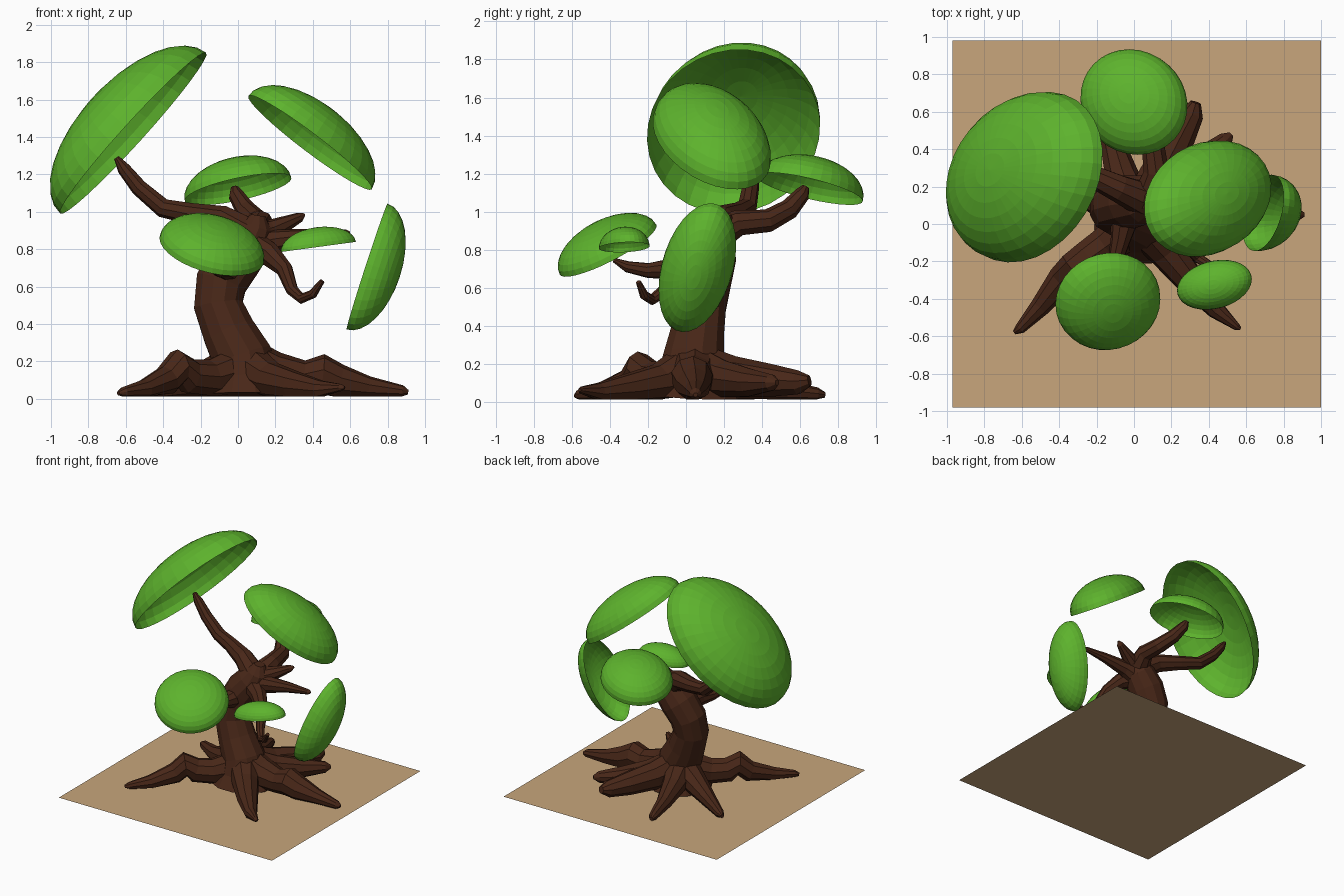
import bpy, bmesh, math
from mathutils import Vector


def material(name, rgb):
    m = bpy.data.materials.new(name)
    m.diffuse_color = (*rgb, 1)
    return m


BARK = material("bark", (0.065, 0.02, 0.009))
LEAF = material("leaf", (0.11, 0.45, 0.026))
SOIL = material("soil", (0.58, 0.38, 0.2))


def finish(bm, name, mat):
    mesh = bpy.data.meshes.new(name)
    bm.to_mesh(mesh)
    bm.free()
    mesh.materials.append(mat)
    ob = bpy.data.objects.new(name, mesh)
    bpy.context.collection.objects.link(ob)
    return ob


def limb(name, points, sides=9, floor=0.012):
    """Tapered faceted tube through (x, y, z, radius) points, flattened at the ground."""
    pts = [Vector(p[:3]) for p in points]
    bm = bmesh.new()
    rings, prev, side = [], None, None
    for i, p in enumerate(pts):
        d = (pts[min(i + 1, len(pts) - 1)] - pts[max(i - 1, 0)]).normalized()
        if prev is None:
            side = d.orthogonal().normalized()
        else:
            side = prev.rotation_difference(d) @ side
        prev = d
        other = d.cross(side)
        ring = []
        for k in range(sides):
            a = 2 * math.pi * k / sides
            v = p + points[i][3] * (math.cos(a) * side + math.sin(a) * other)
            v.z = max(v.z, floor)
            ring.append(bm.verts.new(v))
        rings.append(ring)
    for a, b in zip(rings, rings[1:]):
        for k in range(sides):
            n = (k + 1) % sides
            bm.faces.new((a[k], a[n], b[n], b[k]))
    bm.faces.new(rings[0][::-1])
    bm.faces.new(rings[-1])
    return finish(bm, name, BARK)


def canopy(name, centre, u, v, h, segs=32, rings=8):
    """Open half ellipsoid: rim half-axes u and v, apex vector h."""
    c, u, v, h = map(Vector, (centre, u, v, h))
    bm = bmesh.new()
    loops = []
    for j in range(rings):
        t = math.pi / 2 * j / rings
        loops.append([bm.verts.new(c + math.sin(t) * h + math.cos(t) * (
            math.cos(2 * math.pi * k / segs) * u + math.sin(2 * math.pi * k / segs) * v))
            for k in range(segs)])
    apex = bm.verts.new(c + h)
    for k in range(segs):
        n = (k + 1) % segs
        for a, b in zip(loops, loops[1:]):
            bm.faces.new((a[k], a[n], b[n], b[k]))
        bm.faces.new((loops[-1][k], loops[-1][n], apex))
    bmesh.ops.recalc_face_normals(bm, faces=bm.faces)
    bm.faces.ensure_lookup_table()
    if bm.faces[0].normal.dot(bm.faces[0].calc_center_median() - c) < 0:
        bmesh.ops.reverse_faces(bm, faces=bm.faces)
    return finish(bm, name, LEAF)


# Ground sheet
bm = bmesh.new()
bm.faces.new([bm.verts.new(p) for p in
              ((-.97, -.98, 0), (1, -.98, 0), (1, .98, 0), (-.97, .98, 0))])
finish(bm, "ground_sheet", SOIL)

# Trunk
limb("trunk", [(.03, .03, .012, .25), (.03, .04, .12, .2), (.02, .04, .23, .165),
               (-.05, .06, .36, .145), (-.105, .08, .5, .135), (-.09, .1, .62, .14),
               (-.02, .12, .74, .145), (.06, .13, .84, .13), (.1, .13, .92, .09),
               (.11, .13, .98, .04)], sides=12)

# Branches
limb("left_branch", [(.08, .12, .86, .1), (-.08, .19, .96, .075), (-.25, .27, .99, .058),
                     (-.4, .32, 1.02, .052), (-.53, .34, 1.13, .045), (-.61, .35, 1.23, .036),
                     (-.65, .35, 1.29, .015)])
limb("back_branch", [(.08, .13, .86, .1), (.12, .28, .94, .07), (.1, .43, .95, .062),
                     (.04, .54, 1.01, .055), (-.01, .61, 1.09, .042), (-.02, .63, 1.13, .02)])
limb("right_spike_high", [(.06, .12, .86, .09), (.18, .17, .9, .06), (.33, .22, .97, .027),
                          (.355, .23, .985, .008)])
limb("right_spike_low", [(.05, .12, .8, .1), (.2, .12, .84, .065), (.4, .11, .87, .04),
                         (.58, .1, .885, .02), (.6, .1, .885, .008)])
limb("curled_branch", [(.06, .1, .82, .09), (.17, .03, .77, .065), (.25, -.04, .69, .045),
                       (.29, -.12, .58, .033), (.34, -.18, .535, .028), (.4, -.22, .56, .025),
                       (.45, -.25, .63, .014)])
limb("front_branch", [(-.04, .08, .7, .09), (-.07, -.08, .7, .055), (-.1, -.2, .69, .04),
                      (-.13, -.31, .71, .03), (-.14, -.38, .745, .012)])

# Roots
limb("root_front_left", [(.02, .02, .16, .13), (-.15, -.11, .11, .1), (-.26, -.19, .12, .095),
                         (-.32, -.24, .17, .095), (-.38, -.29, .1, .08), (-.5, -.44, .05, .055),
                         (-.61, -.56, .035, .03), (-.64, -.58, .03, .012)])
limb("root_front_right", [(.04, .02, .18, .13), (.17, -.14, .1, .1), (.3, -.3, .07, .08),
                          (.44, -.46, .05, .05), (.55, -.55, .06, .02), (.57, -.56, .06, .008)])
limb("root_right", [(.06, .04, .18, .14), (.2, .04, .13, .12), (.36, .03, .11, .095),
                    (.45, .03, .13, .11), (.54, .04, .09, .095), (.7, .05, .06, .06),
                    (.88, .05, .04, .032), (.91, .05, .035, .012)])
limb("root_back_right", [(.05, .05, .17, .13), (.2, .2, .12, .1), (.36, .34, .1, .075),
                         (.49, .45, .1, .045), (.52, .48, .1, .015)])
limb("root_back", [(.04, .05, .18, .13), (.13, .25, .13, .11), (.23, .44, .11, .09),
                   (.31, .59, .1, .065), (.33, .65, .11, .03)])
limb("root_back_left", [(0, .06, .17, .13), (-.07, .27, .1, .09), (-.13, .48, .06, .06),
                        (-.18, .69, .04, .035), (-.19, .73, .035, .015)])
limb("root_left", [(0, .06, .17, .13), (-.2, .14, .1, .09), (-.38, .24, .06, .06),
                   (-.56, .355, .04, .035), (-.6, .38, .035, .015)])

# Leaf canopies
canopy("canopy_left", (-.56, .25, 1.42), (.39, .07, .43), (.041, .45, -.037), (-.215, .04, .185))
canopy("canopy_right_top", (.385, .135, 1.37), (.33, .08, -.25), (-.03, .3, -.04), (.115, .03, .175))
canopy("canopy_back", (0, .65, 1.12), (.285, 0, .055), (-.02, .28, -.065), (-.03, .05, .16))
canopy("canopy_front", (-.14, -.41, .80), (.28, .02, -.06), (0, .255, .13), (.03, -.07, .13))
canopy("canopy_front_small", (.43, -.325, .812), (.2, .03, .027), (0, .13, 0), (-.012, 0, .105))
canopy("canopy_right_low", (.69, .06, .707), (.107, .04, .333), (.025, .2, .05), (.175, -.02, -.055))
